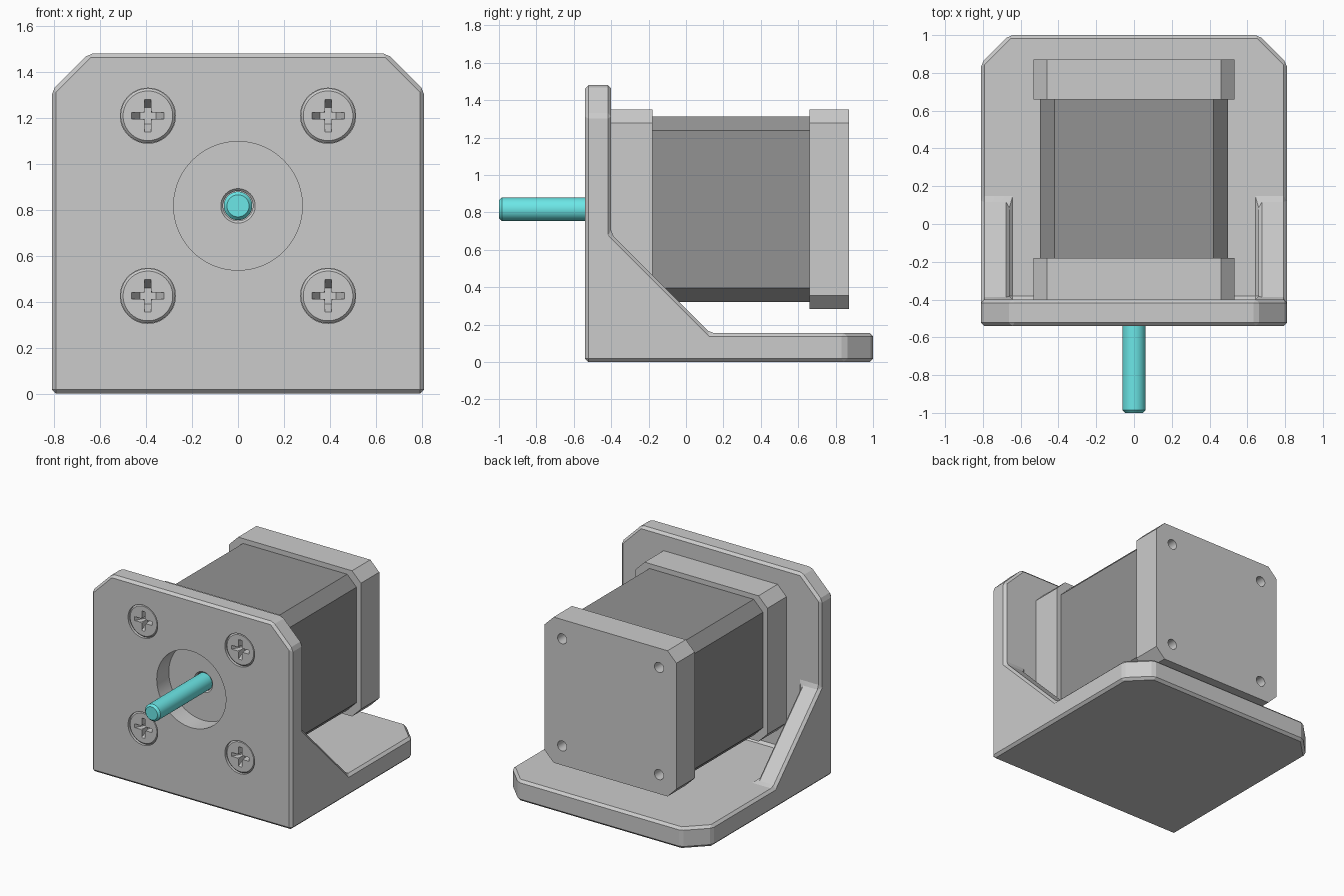
import bpy, bmesh, math

if "Cube" in bpy.data.objects:
    bpy.data.objects.remove(bpy.data.objects["Cube"])

AXIS_Z = 0.817      # height of the motor axis
BOLT = 0.392        # bolt offset from the axis


def add_object(name, bm, color=None):
    bmesh.ops.recalc_face_normals(bm, faces=bm.faces)
    mesh = bpy.data.meshes.new(name)
    bm.to_mesh(mesh)
    bm.free()
    obj = bpy.data.objects.new(name, mesh)
    bpy.context.collection.objects.link(obj)
    if color:
        mat = bpy.data.materials.new(name + "_colour")
        mat.diffuse_color = (*color, 1)
        mat.use_nodes = True
        mat.node_tree.nodes["Principled BSDF"].inputs["Base Color"].default_value = mat.diffuse_color
        mesh.materials.append(mat)
    return obj


def loft(name, rings, color=None):
    """Skin a list of equal-length point rings and cap both ends."""
    bm = bmesh.new()
    loops = [[bm.verts.new(p) for p in ring] for ring in rings]
    n = len(loops[0])
    for a, b in zip(loops, loops[1:]):
        for i in range(n):
            j = (i + 1) % n
            bm.faces.new((a[i], a[j], b[j], b[i]))
    bm.faces.new(loops[0])
    bm.faces.new(loops[-1])
    return add_object(name, bm, color)


def lathe(name, profile, x=0, z=AXIS_Z, n=64, color=None):
    """Solid turned around the y direction from (radius, y) pairs."""
    angles = [math.tau * i / n for i in range(n)]
    return loft(name, [[(x + r * math.cos(a), y, z + r * math.sin(a)) for a in angles]
                       for r, y in profile], color)


def octagon_block(name, half, c, y0, y1, color=None):
    """Square block along y with chamfered corners."""
    h, k = half, half - c
    pts = [(h, -k), (h, k), (k, h), (-k, h), (-h, k), (-h, -k), (-k, -h), (k, -h)]
    return loft(name, [[(x, y, AXIS_Z + z) for x, z in pts] for y in (y0, y1)], color)


def tapered_box(name, wide, deep, y0, y1):
    """Box along y; (half x, half z) at the mouth and at the bottom."""
    return loft(name, [[(sx * w, y, sz * h) for sx, sz in ((1, 1), (-1, 1), (-1, -1), (1, -1))]
                       for (w, h), y in ((wide, y0), (deep, y1))])


def apply_modifier(obj, kind, **settings):
    mod = obj.modifiers.new(kind.title(), kind)
    for key, value in settings.items():
        setattr(mod, key, value)
    bpy.context.view_layer.objects.active = obj
    bpy.ops.object.modifier_apply(modifier=mod.name)


def cut(obj, cutter):
    apply_modifier(obj, 'BOOLEAN', operation='DIFFERENCE', solver='EXACT', object=cutter)
    bpy.data.objects.remove(cutter)


def smooth(obj):
    bpy.ops.object.select_all(action='DESELECT')
    obj.select_set(True)
    bpy.context.view_layer.objects.active = obj
    bpy.ops.object.shade_smooth_by_angle(angle=math.radians(15))


bolts = [(sx * BOLT, AXIS_Z + sz * BOLT) for sx in (-1, 1) for sz in (-1, 1)]

# Bracket: upright plate, base and two gussets as one mirrored solid
half_points = {
    'a': (.81, -.54, 0), 'b': (.81, -.54, 1.32), 'c': (.65, -.54, 1.48),
    'd': (.65, -.40, 1.48), 'e': (.81, -.40, 1.32), 'f': (.81, -.40, .685),
    'h': (.81, .13, .155), 'i': (.81, .85, .155), 'j': (.66, 1, .155),
    'k': (.66, 1, 0), 'l': (.81, .85, 0),
    'm': (.66, -.40, .685), 'n': (.66, .13, .155), 'o': (.66, -.40, .155)}
bm = bmesh.new()
R = {k: bm.verts.new(p) for k, p in half_points.items()}
L = {k: bm.verts.new((-x, y, z)) for k, (x, y, z) in half_points.items()}
for side in (R, L):
    for face in ('abefhil', 'bcde', 'ijkl', 'fmnh', 'mon'):
        bm.faces.new([side[k] for k in face])
for face in ('abc', 'alk', 'cd', 'jk', 'defmo', 'jihno'):
    bm.faces.new([R[k] for k in face] + [L[k] for k in reversed(face)])
bracket = add_object("bracket", bm)
apply_modifier(bracket, 'BEVEL', width=0.018, segments=1,
               limit_method='ANGLE', angle_limit=math.radians(30))
cut(bracket, lathe("bore_cutter", [(.28, -.7), (.28, -.3)], n=96))
for x, z in bolts:
    cut(bracket, lathe("screw_cutter", [(.12, -.7), (.12, -.45)], x, z))
smooth(bracket)

# Motor: dark body between two end caps
octagon_block("motor_body", .497, .075, -.18, .66, (.29, .29, .29))
front_cap = octagon_block("motor_front_cap", .533, .072, -.40, -.18)
cut(front_cap, lathe("shaft_hole_cutter", [(.085, -.41), (.065, -.39), (.065, -.25)]))
smooth(front_cap)
rear_cap = octagon_block("motor_rear_cap", .533, .072, .66, .872)
for x, z in bolts:
    cut(rear_cap, lathe("bolt_hole_cutter", [(.037, .76), (.037, .95)], x, z, 32))
smooth(rear_cap)

# Shaft with chamfered tip
shaft = lathe("motor_shaft", [(.048, -1), (.062, -.985), (.062, -.22)],
              color=(.15, .8, .8))
smooth(shaft)

# Screw heads with a tapered cross recess
screw = lathe("screw_head", [(.108, -.533), (.119, -.522), (.119, -.44)], z=0)
for cutter in (tapered_box("slot_x", (.072, .014), (.035, .014), -.535, -.465),
               tapered_box("slot_z", (.014, .072), (.014, .035), -.535, -.465),
               lathe("slot_centre", [(.036, -.536), (.02, -.47)], z=0, n=4)):
    cut(screw, cutter)
smooth(screw)
for i, (x, z) in enumerate(bolts):
    head = screw if i == 0 else screw.copy()
    if i:
        bpy.context.collection.objects.link(head)
    head.location = (x, 0, z)
